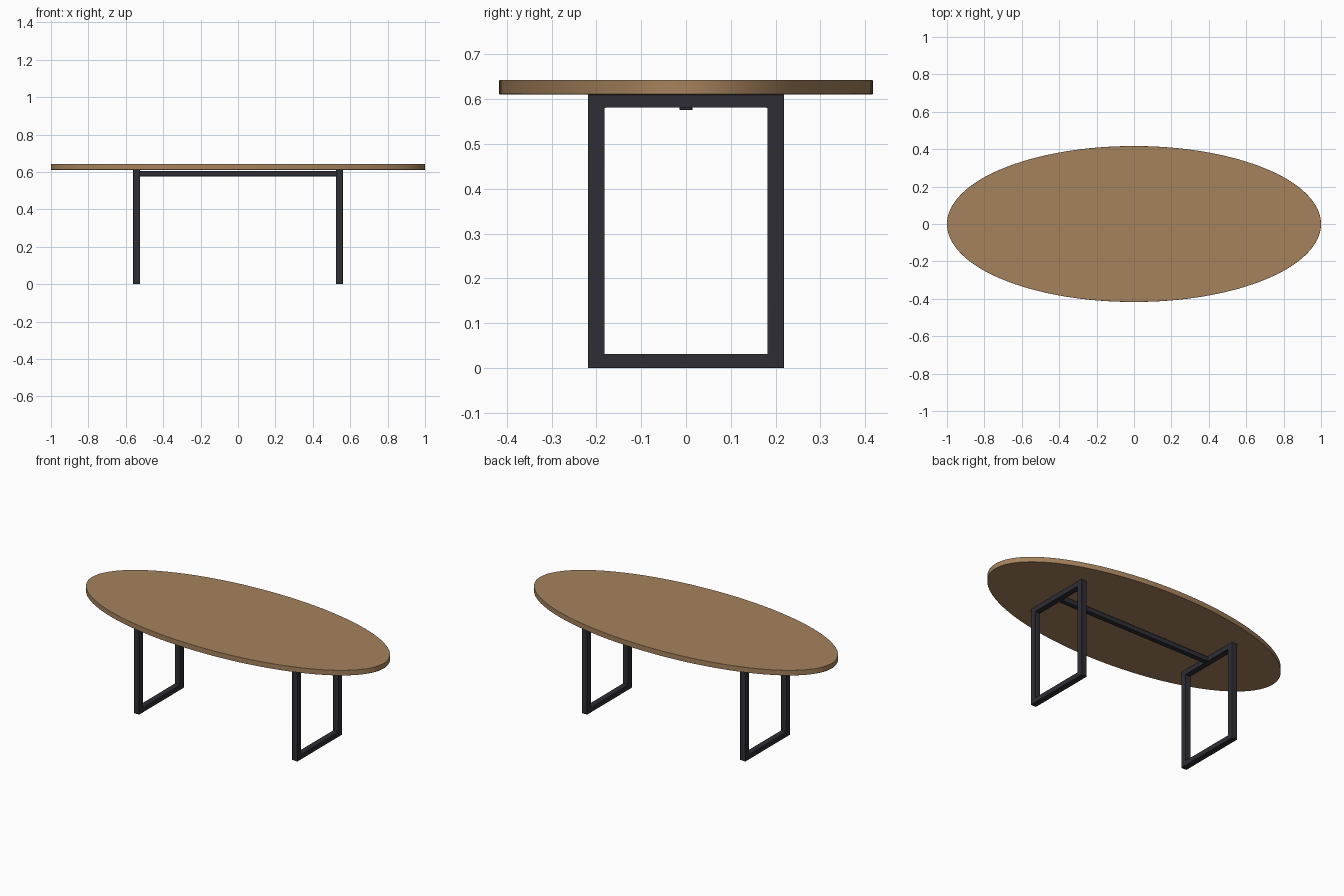
import bpy
import bmesh
import math

old = bpy.data.objects.get("Cube")
if old:
    bpy.data.objects.remove(old, do_unlink=True)


def make_material(name, rgb):
    mat = bpy.data.materials.new(name)
    mat.use_nodes = True
    mat.diffuse_color = (*rgb, 1)
    mat.node_tree.nodes["Principled BSDF"].inputs["Base Color"].default_value = (*rgb, 1)
    return mat


wood = make_material("warm wood", (0.38, 0.225, 0.11))
metal = make_material("dark metal", (0.027, 0.027, 0.036))


def finish(name, bm, mat, bevel):
    bmesh.ops.recalc_face_normals(bm, faces=bm.faces)
    mesh = bpy.data.meshes.new(name)
    bm.to_mesh(mesh)
    bm.free()
    mesh.materials.append(mat)
    obj = bpy.data.objects.new(name, mesh)
    bpy.context.collection.objects.link(obj)
    mod = obj.modifiers.new("soft edges", "BEVEL")
    mod.width = bevel
    mod.segments = 2
    mod.limit_method = "ANGLE"
    mod.angle_limit = math.radians(40)
    bpy.ops.object.select_all(action="DESELECT")
    obj.select_set(True)
    bpy.context.view_layer.objects.active = obj
    bpy.ops.object.shade_smooth_by_angle(angle=math.radians(30))
    return obj


# Oval tabletop
TOP_Z, UNDER_Z = 0.643, 0.611
bm = bmesh.new()
bmesh.ops.create_cone(bm, cap_ends=True, segments=128, radius1=1, radius2=1,
                      depth=TOP_Z - UNDER_Z)
bmesh.ops.scale(bm, vec=(1, 0.417, 1), verts=bm.verts)
bmesh.ops.translate(bm, vec=(0, 0, (TOP_Z + UNDER_Z) / 2), verts=bm.verts)
finish("tabletop", bm, wood, 0.001)


# Closed rectangular leg frames
BAR, LEG_X, HALF_Y = 0.037, 0.5425, 0.219


def leg_frame(name, x):
    bm = bmesh.new()

    def loop(y, low, high):
        return [bm.verts.new((x - BAR / 2, a, b))
                for a, b in ((-y, low), (y, low), (y, high), (-y, high))]

    outer = loop(HALF_Y, 0, UNDER_Z)
    inner = loop(HALF_Y - BAR, 0.031, UNDER_Z - 0.03)
    ring = []
    for i in range(4):
        j = (i + 1) % 4
        ring.append(bm.faces.new((outer[i], outer[j], inner[j], inner[i])))
    result = bmesh.ops.extrude_face_region(bm, geom=ring, use_keep_orig=True)
    moved = [g for g in result["geom"] if isinstance(g, bmesh.types.BMVert)]
    bmesh.ops.translate(bm, vec=(BAR, 0, 0), verts=moved)
    finish(name, bm, metal, 0.002)


leg_frame("left_leg_frame", LEG_X)
leg_frame("right_leg_frame", -LEG_X)

# Long rail joining the frames under the top
bm = bmesh.new()
bmesh.ops.create_cube(bm, size=1)
bmesh.ops.scale(bm, vec=(2 * LEG_X - BAR, 0.03, 0.03), verts=bm.verts)
bmesh.ops.translate(bm, vec=(0, 0, 0.591), verts=bm.verts)
finish("cross_rail", bm, metal, 0.002)
